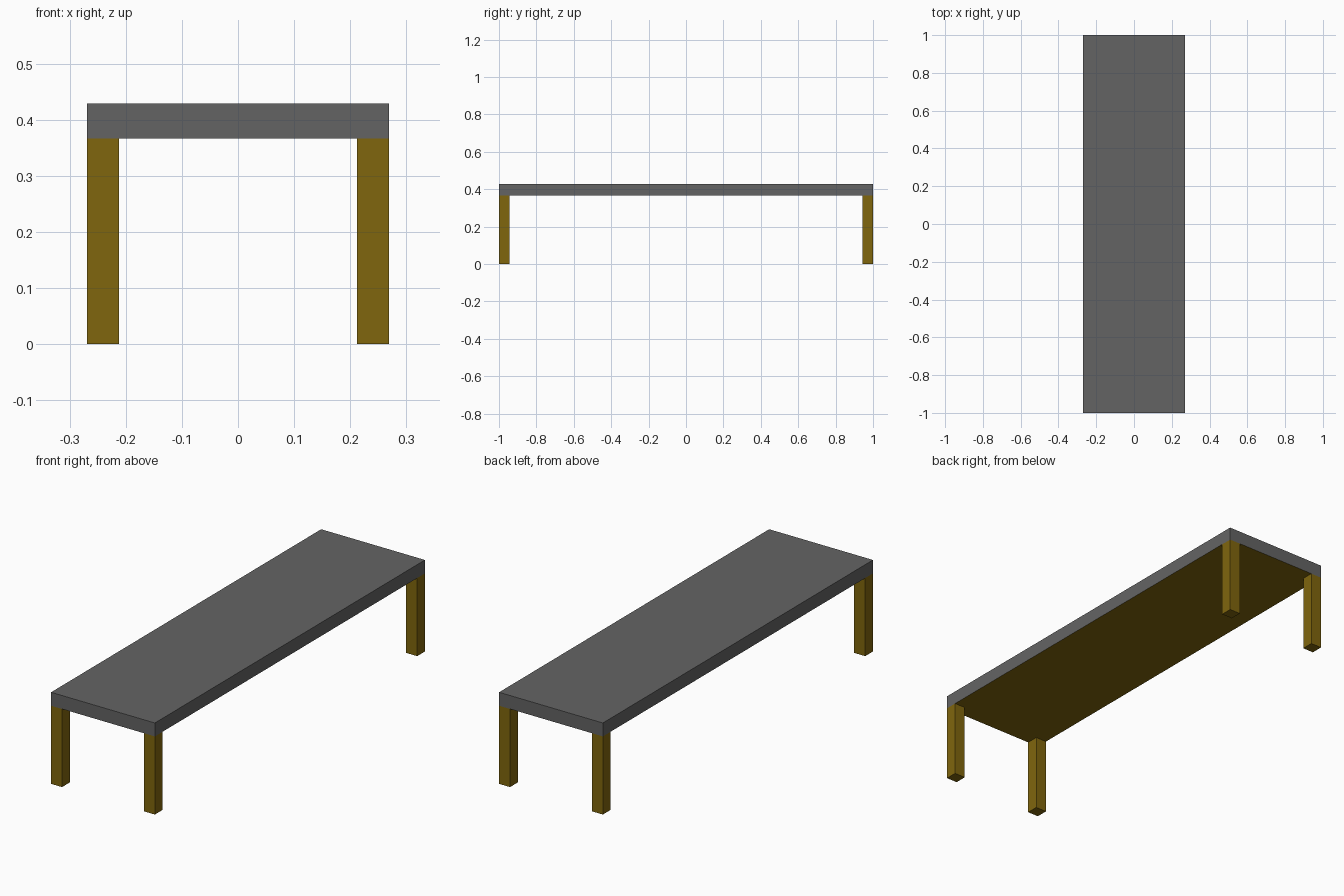
import bpy, bmesh
from mathutils import Matrix, Vector

if "Cube" in bpy.data.objects:
    bpy.data.objects.remove(bpy.data.objects["Cube"])

HALF_X, HALF_Y = 0.269, 1.0
LEG, LEG_H, TOP_Z = 0.057, 0.366, 0.429


def material(name, rgb):
    m = bpy.data.materials.new(name)
    m.diffuse_color = (*rgb, 1)
    m.use_nodes = True
    m.node_tree.nodes["Principled BSDF"].inputs["Base Color"].default_value = m.diffuse_color
    return m


grey = material("dark grey", (0.127, 0.127, 0.127))
brown = material("olive brown wood", (0.216, 0.133, 0.004))


def box(name, lo, hi, mats):
    lo, hi = Vector(lo), Vector(hi)
    bm = bmesh.new()
    bmesh.ops.create_cube(bm, size=1, matrix=Matrix.Translation((lo + hi) / 2)
                          @ Matrix.Diagonal((*(hi - lo), 1)))
    bm.normal_update()
    # downward faces take the last material
    for f in bm.faces:
        f.material_index = len(mats) - 1 if f.normal.z < -0.5 else 0
    me = bpy.data.meshes.new(name)
    bm.to_mesh(me)
    bm.free()
    for m in mats:
        me.materials.append(m)
    ob = bpy.data.objects.new(name, me)
    bpy.context.collection.objects.link(ob)
    return ob


# Table top: grey slab with wooden underside
box("table_top", (-HALF_X, -HALF_Y, LEG_H), (HALF_X, HALF_Y, TOP_Z), [grey, brown])

# Four square corner legs, flush with the top's edges
for sy, end in ((-1, "front"), (1, "back")):
    for sx, side in ((-1, "left"), (1, "right")):
        xs = sorted((sx * HALF_X, sx * (HALF_X - LEG)))
        ys = sorted((sy * HALF_Y, sy * (HALF_Y - LEG)))
        box(f"{end}_{side}_leg", (xs[0], ys[0], 0), (xs[1], ys[1], LEG_H), [brown])
